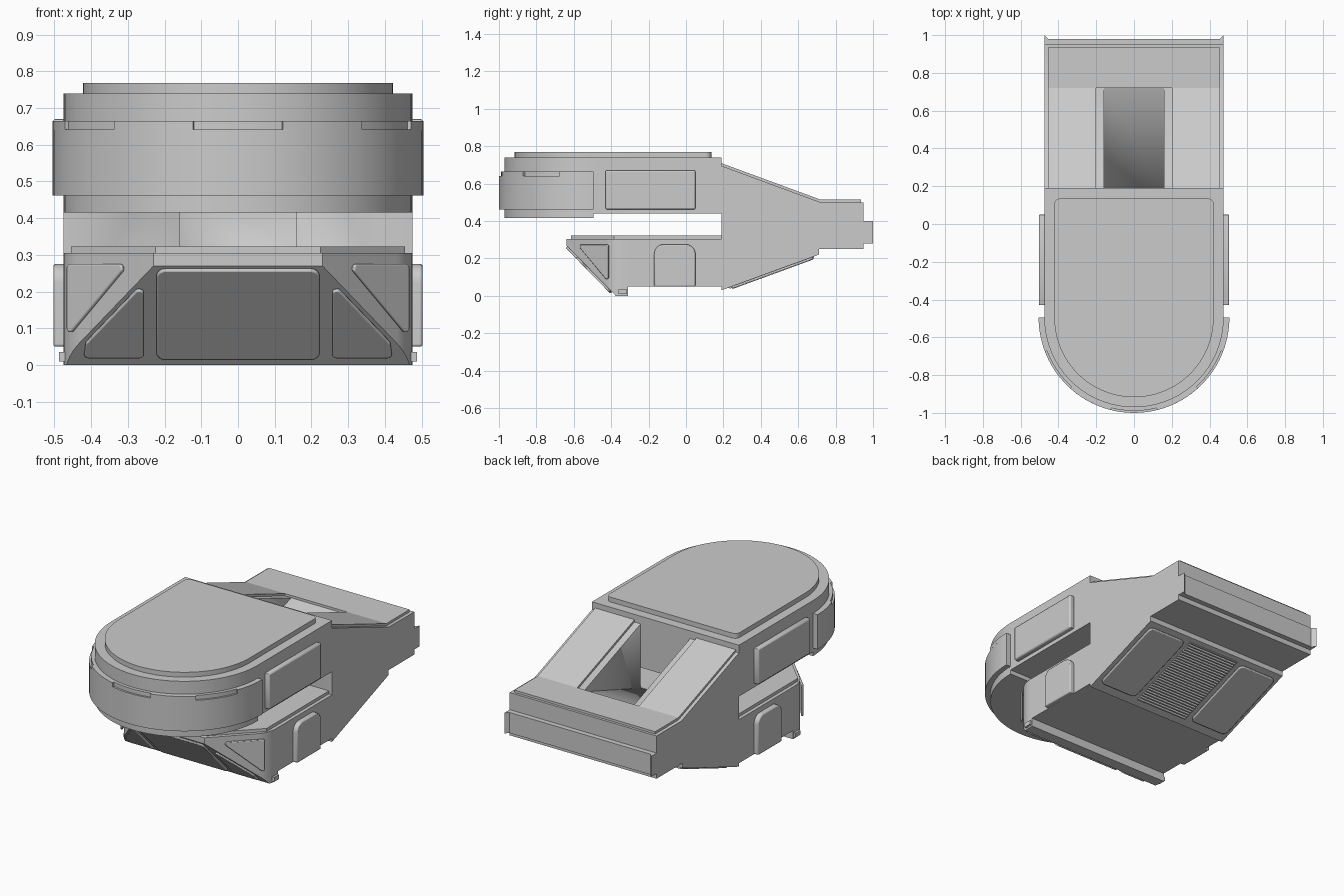
import bpy, bmesh, math
from mathutils import Vector

if "Cube" in bpy.data.objects:
    bpy.data.objects.remove(bpy.data.objects["Cube"])

X, Y, Z = Vector((1, 0, 0)), Vector((0, 1, 0)), Vector((0, 0, 1))
W = 0.475      # half width of the body
CY = -0.495    # centre of the rounded nose


def rounded(pts, radii, seg=6):
    """Round polygon corners; radii is a number or one value per corner."""
    if not isinstance(radii, (list, tuple)):
        radii = [radii] * len(pts)
    out = []
    for i, r in enumerate(radii):
        p = Vector(pts[i])
        if r == 0:
            out.append(p)
            continue
        a = (Vector(pts[i - 1]) - p).normalized()
        b = (Vector(pts[(i + 1) % len(pts)]) - p).normalized()
        half = a.angle(b) / 2
        c = p + (a + b).normalized() * (r / math.sin(half))
        t = r / math.tan(half)
        s, e = p + a * t - c, p + b * t - c
        for k in range(seg + 1):
            d = s.lerp(e, k / seg).normalized() * r
            out.append(c + d)
    return out


def prism(name, pts, origin, u, v, depth, bevel=0, mirror=False, cut=None):
    """Polygon in the plane (u, v), extruded along u x v."""
    n = u.cross(v).normalized()
    bm = bmesh.new()
    o = Vector(origin)
    face = bm.faces.new([bm.verts.new(o + u * p[0] + v * p[1]) for p in pts])
    ext = bmesh.ops.extrude_face_region(bm, geom=[face])
    bmesh.ops.translate(bm, vec=n * depth,
                        verts=[g for g in ext["geom"] if isinstance(g, bmesh.types.BMVert)])
    if cut:
        res = bmesh.ops.bisect_plane(bm, geom=bm.verts[:] + bm.edges[:] + bm.faces[:],
                                     plane_co=cut[0], plane_no=cut[1], clear_outer=True)
        edges = [g for g in res["geom_cut"] if isinstance(g, bmesh.types.BMEdge)]
        bmesh.ops.contextual_create(bm, geom=edges)
    bmesh.ops.recalc_face_normals(bm, faces=bm.faces[:])
    me = bpy.data.meshes.new(name)
    bm.to_mesh(me)
    bm.free()
    ob = bpy.data.objects.new(name, me)
    bpy.context.collection.objects.link(ob)
    if bevel:
        m = ob.modifiers.new("bevel", "BEVEL")
        m.width, m.segments = bevel, 2
        m.limit_method, m.angle_limit = "ANGLE", math.radians(50)
    if mirror:
        ob.modifiers.new("mirror", "MIRROR")
    return ob


def flat(name, pts, z0, z1, **kw):
    return prism(name, pts, (0, 0, z0), X, Y, z1 - z0, **kw)


def across(name, pts, x0, x1, **kw):
    return prism(name, pts, (x0, 0, 0), Y, Z, x1 - x0, **kw)


def rect(a0, b0, a1, b1):
    return [(a0, b0), (a1, b0), (a1, b1), (a0, b1)]


def arc(r, a0, a1, n):
    """Arc round the nose; angle is measured from the front."""
    return [(r * math.sin(math.radians(a0 + (a1 - a0) * k / n)),
             CY - r * math.cos(math.radians(a0 + (a1 - a0) * k / n))) for k in range(n + 1)]


# Rear body with a central channel
rear = across("rear_body", [(0.19, 0.03), (0.71, 0.22), (0.71, 0.25), (0.95, 0.25), (0.95, 0.50),
                            (0.72, 0.50), (0.19, 0.695)], -W, W)
channel = across("channel_cutter", [(0.10, 0.29), (0.19, 0.32), (0.72, 0.50), (0.72, 0.9), (0.10, 0.9)],
                 -0.16, 0.16)
channel.hide_render = True
channel.display_type = "WIRE"
boolean = rear.modifiers.new("channel", "BOOLEAN")
boolean.object, boolean.operation, boolean.solver = channel, "DIFFERENCE", "EXACT"

# Raised plates on the rear slopes and deck, and the rear bumper
across("slope_plate", [(0.19, 0.695), (0.72, 0.50), (0.72, 0.514), (0.19, 0.709)], 0.20, 0.455, mirror=True)
flat("rear_deck_plate", rect(-0.455, 0.72, 0.455, 0.935), 0.495, 0.514)
flat("rear_bumper", [(-W, 0.94), (W, 0.94), (W, 1.0), (0.455, 0.98), (-0.455, 0.98), (-W, 1.0)], 0.28, 0.40)

# Underside slope: raised panels and ribbed centre
slope = Vector((0, 0.52, 0.19)).normalized()
prism("underside_panel", rounded(rect(-0.45, 0.055, -0.20, 0.52), 0.03), (0, 0.19, 0.03),
      -X, slope, 0.014, bevel=0.006, mirror=True)
ribs, n = [], 28
for k in range(n):
    for f, d in ((0.0, 0.0), (0.3, 0.008), (0.7, 0.008)):
        t = 0.04 + 0.49 * (k + f) / n
        ribs.append((0.19 + slope.y * t + slope.z * d, 0.03 + slope.z * t - slope.y * d))
ribs += [(0.68, 0.225), (0.25, 0.065)]
across("underside_ribs", ribs, -0.17, 0.17)

# Upper arm, rounded nose and top plate
flat("upper_arm", rect(-W, CY, W, 0.19), 0.44, 0.74)
flat("nose", arc(W, -90, 90, 48), 0.415, 0.74)
flat("top_plate", arc(0.422, -90, 90, 48)
     + rounded([(0.422, -0.2), (0.422, 0.135), (-0.422, 0.135), (-0.422, -0.2)], [0, 0.03, 0.03, 0]),
     0.73, 0.768)

# Band round the nose with alternating shallow notches on the top edge
flat("nose_band", arc(0.505, -90, 90, 48) + arc(0.465, 90, -90, 48), 0.462, 0.641)
stops = [-90, -69, -42, -14, 14, 42, 69, 90]
for i, (a, b) in enumerate(zip(stops, stops[1:])):
    r = 0.494 if i % 2 else 0.505
    flat("band_top_%d" % i, arc(r, a, b, 8) + arc(0.465, b, a, 8), 0.64, 0.665)

# Side panels
across("upper_side_panel", rounded(rect(-0.43, 0.462, 0.05, 0.67), 0.006, 2), W - 0.005, 0.504,
       bevel=0.008, mirror=True)
across("lower_side_panel", rounded(rect(-0.17, 0.05, 0.05, 0.275), [0, 0, 0.05, 0.05]), W - 0.005, 0.503,
       bevel=0.006, mirror=True)

# Lower jaw with chamfered corners and undercut front
low, high = Vector((0, -0.39, 0.015)), Vector((0, -0.64, 0.27))
rise = (high - low).normalized()
out = X.cross(rise)
jaw = [(W, -0.31), (-W, -0.31), (-W, -0.39), (-0.23, -0.64), (0.23, -0.64), (W, -0.39)]
flat("jaw_front", rounded(jaw, [0, 0, 0.15, 0, 0, 0.15], 8), 0.0, 0.305, cut=(low, out))
flat("jaw_body", rect(-W, -0.31, W, 0.19), 0.05, 0.305)
flat("jaw_top_plate", [(0.455, 0.19), (-0.455, 0.19), (-0.455, -0.385), (-0.225, -0.615),
                       (0.225, -0.615), (0.455, -0.385)], 0.30, 0.323)
flat("foot_nub", rect(W - 0.005, -0.36, 0.487, -0.315), 0.010, 0.035, mirror=True)

# Raised panels on the jaw front and corners
prism("jaw_front_panel", rounded(rect(-0.222, 0.007, 0.222, 0.35), 0.025), low, X, rise, 0.012, bevel=0.005)
prism("jaw_wing_panel", rounded([(0.257, 0.014), (0.42, 0.014), (0.415, 0.07), (0.257, 0.30)], 0.012),
      low, X, rise, 0.012, bevel=0.004, mirror=True)
prism("jaw_corner_panel", rounded([(0.09, 0.275), (0.325, 0.075), (0.325, 0.275)], 0.012),
      (0.23, -0.64, 0), (X + Y).normalized(), Z, 0.012, bevel=0.004, mirror=True)

# Smooth the rounded walls, keep the hard edges
bpy.ops.object.select_all(action="SELECT")
bpy.context.view_layer.objects.active = rear
bpy.ops.object.shade_smooth_by_angle(angle=math.radians(30))
